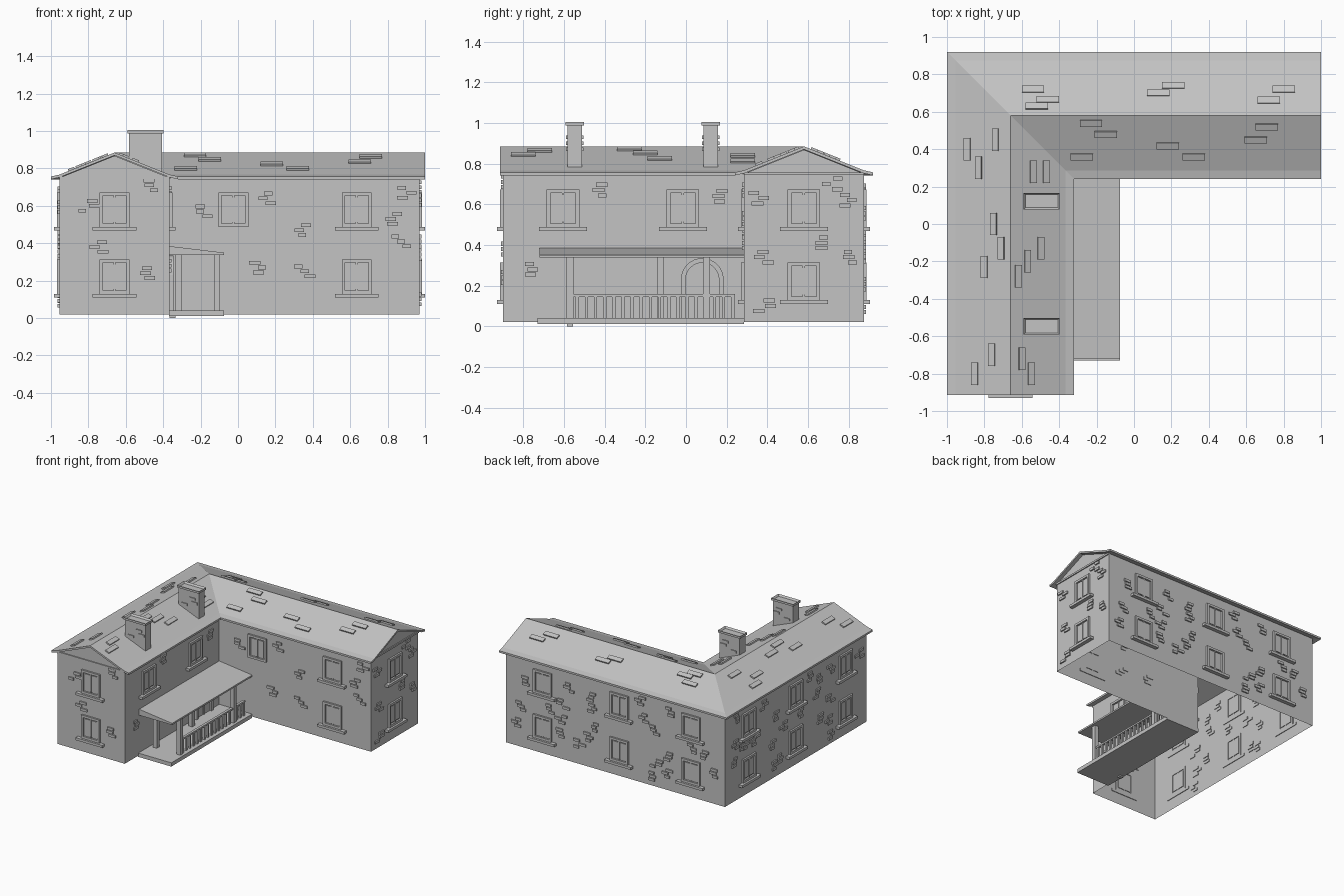
import bpy, bmesh, math, random
from mathutils import Matrix, Vector

random.seed(4)
cube = bpy.data.objects.get("Cube")
if cube:
    bpy.data.objects.remove(cube, do_unlink=True)

stone = bpy.data.materials.new("plain grey")
stone.use_nodes = True
GREY = (0.55, 0.55, 0.55, 1)
stone.diffuse_color = GREY
stone.node_tree.nodes["Principled BSDF"].inputs["Base Color"].default_value = GREY

RIDGE_X, RIDGE_Y = -0.66, 0.58
RIDGE_Z, BREAK_Z, HALF = 0.885, 0.767, 0.295
SLOPE = (RIDGE_Z - BREAK_Z) / HALF

# Each wall: normal axis, position along it, outward sign
WALLS = {
    "front_gable": (1, -0.90, -1), "front_range": (1, 0.285, -1),
    "court": (0, -0.365, 1), "east_gable": (0, 0.97, 1),
    "back": (1, 0.875, 1), "west": (0, -0.955, -1),
}


def finish(name, bm):
    bmesh.ops.recalc_face_normals(bm, faces=bm.faces)
    mesh = bpy.data.meshes.new(name)
    bm.to_mesh(mesh)
    bm.free()
    mesh.materials.append(stone)
    obj = bpy.data.objects.new(name, mesh)
    bpy.context.collection.objects.link(obj)
    return obj


def box(bm, lo, hi):
    lo, hi = Vector(lo), Vector(hi)
    m = Matrix.Translation((lo + hi) / 2) @ Matrix.Diagonal((*(hi - lo), 1))
    return bmesh.ops.create_cube(bm, size=1, matrix=m)["verts"]


def wall_box(bm, wall, u, z, w, h, out, back=0.005):
    """Box on a wall, centred at u and z, standing out from its surface."""
    axis, pos, sign = wall
    a, b = sorted((pos - sign * back, pos + sign * out))
    lo, hi = [u - w / 2] * 2, [u + w / 2] * 2
    lo[axis], hi[axis] = a, b
    box(bm, (*lo, z - h / 2), (*hi, z + h / 2))


def sweep(name, profile, front_y, east_x, closed):
    """Run a cross-section round the L-shaped plan, mitred at the corner."""
    bm = bmesh.new()
    rows = [[bm.verts.new(p) for p in ((RIDGE_X - d, front_y, z),
             (RIDGE_X - d, RIDGE_Y + d, z), (east_x, RIDGE_Y + d, z))] for d, z in profile]
    pairs = list(zip(rows, rows[1:])) + ([(rows[-1], rows[0])] if closed else [])
    for a, b in pairs:
        for i in range(2):
            bm.faces.new((a[i], a[i + 1], b[i + 1], b[i]))
    for i in (0, 2):
        bm.faces.new([r[i] for r in rows])
    return finish(name, bm)


# Walls, open underneath
sweep("walls", [(HALF, 0.02), (HALF, 0.75), (0, 0.868), (-HALF, 0.75), (-HALF, 0.02)],
      -0.90, 0.97, False)

# Roof with flared eaves
top = [(0.34, 0.757), (HALF, BREAK_Z), (0, RIDGE_Z), (-HALF, BREAK_Z), (-0.34, 0.757)]
sweep("roof", top + [(d, z - 0.015) for d, z in reversed(top)], -0.915, 1.0, True)

# Gable bands
bm = bmesh.new()
wall_box(bm, WALLS["front_gable"], RIDGE_X, 0.75, 0.59, 0.014, 0.008)
wall_box(bm, WALLS["east_gable"], RIDGE_Y, 0.75, 0.59, 0.014, 0.008)
finish("gable_bands", bm)

# Windows: wall, position along it, floors, sill
LOW, HIGH = 0.222, 0.58
windows = [("front_gable", -0.66, (LOW, HIGH), True), ("front_range", -0.025, (HIGH,), False),
           ("front_range", 0.635, (LOW, HIGH), True), ("east_gable", RIDGE_Y, (LOW, HIGH), True),
           ("court", -0.605, (HIGH,), True), ("court", -0.015, (HIGH,), True)]
windows += [("back", u, (LOW, HIGH), True) for u in (-0.66, -0.03, 0.645)]
windows += [("west", u, (LOW, HIGH), True) for u in (-0.635, -0.01, 0.58)]

frames, panes, sills = bmesh.new(), bmesh.new(), bmesh.new()
for key, u, floors, has_sill in windows:
    wall = WALLS[key]
    for z in floors:
        w, h, t = 0.16, 0.185, 0.018
        for s in (-1, 1):
            wall_box(frames, wall, u + s * (w - t) / 2, z, t, h, 0.014)
            wall_box(frames, wall, u, z + s * (h - t) / 2, w - 2 * t, t, 0.014)
            wall_box(panes, wall, u + s * 0.031, z, 0.05, h - 3 * t, 0.006)
        wall_box(frames, wall, u, z, 0.012, h - 2 * t, 0.010)
        if has_sill:
            wall_box(sills, wall, u, z - h / 2 - 0.01, 0.235, 0.02, 0.03)
finish("window_frames", frames)
finish("window_panes", panes)
finish("window_sills", sills)

# Raised stones in small clusters
clusters = {
    "front_gable": [(-0.8, 0.6), (-0.48, 0.71), (-0.74, 0.38), (-0.48, 0.24)],
    "front_range": [(-0.19, 0.57), (0.14, 0.64), (0.35, 0.47), (0.12, 0.27), (0.35, 0.25),
                    (0.9, 0.67), (0.84, 0.53), (0.87, 0.41)],
    "court": [(-0.4, 0.67), (0.15, 0.64), (-0.77, 0.28)],
    "east_gable": [(0.72, 0.7), (0.79, 0.62), (0.7, 0.41), (0.38, 0.34), (0.38, 0.1),
                   (0.36, 0.63), (0.79, 0.34)],
}
for key, lo, hi, count in (("back", -0.87, 0.88, 24), ("west", -0.82, 0.79, 22)):
    taken = [(u, z) for k, u, floors, s in windows if k == key for z in floors]
    spots = []
    while len(spots) < count:
        p = (random.uniform(lo, hi), random.uniform(0.09, 0.69))
        if (all(abs(p[0] - u) > 0.16 or abs(p[1] - z) > 0.15 for u, z in taken)
                and all(math.dist(p, q) > 0.08 for q in spots)):
            spots.append(p)
    clusters[key] = spots
bm = bmesh.new()
for key, spots in clusters.items():
    for u, z in spots:
        for row in (-1, 0, 1):
            wall_box(bm, WALLS[key], u + random.uniform(-0.035, 0.035), z + row * 0.026,
                     random.uniform(0.04, 0.06), 0.02, 0.01)
finish("raised_stones", bm)

# Raised roof tiles, along each wing
tiles_range = [(-0.54, 0.72), (-0.46, 0.665), (-0.52, 0.63), (0.13, 0.7), (0.21, 0.74),
               (0.72, 0.66), (0.8, 0.72), (-0.23, 0.54), (-0.15, 0.48), (-0.28, 0.36),
               (0.18, 0.42), (0.32, 0.36), (0.65, 0.45), (0.71, 0.52)]
tiles_wing = [(-0.74, 0.45), (-0.89, 0.4), (-0.83, 0.3), (-0.75, 0), (-0.71, -0.13),
              (-0.8, -0.23), (-0.76, -0.7), (-0.85, -0.8), (-0.54, 0.28), (-0.47, 0.28),
              (-0.5, -0.13), (-0.62, -0.28), (-0.57, -0.2), (-0.6, -0.72), (-0.55, -0.8)]
bm = bmesh.new()
for spots, axis in ((tiles_range, "X"), (tiles_wing, "Y")):
    for x, y in spots:
        d = y - RIDGE_Y if axis == "X" else RIDGE_X - x
        turn = Matrix.Rotation(-math.copysign(math.atan(SLOPE), d), 4, axis)
        size = (0.12, 0.036, 0.02, 1) if axis == "X" else (0.036, 0.12, 0.02, 1)
        place = Matrix.Translation((x, y, RIDGE_Z - abs(d) * SLOPE))
        bmesh.ops.create_cube(bm, size=1, matrix=place @ turn @ Matrix.Diagonal(size))
finish("raised_tiles", bm)

# Chimneys with hollow caps
for name, y in (("front_chimney", -0.547), ("rear_chimney", 0.122)):
    bm = bmesh.new()
    box(bm, (-0.583, y - 0.036, 0.765), (-0.405, y + 0.036, 0.99))
    cap = box(bm, (-0.591, y - 0.045, 0.988), (-0.397, y + 0.045, 1.005))
    lid = max({f for v in cap for f in v.link_faces}, key=lambda f: f.calc_center_median().z)
    bmesh.ops.inset_region(bm, faces=[lid], thickness=0.014)
    bmesh.ops.translate(bm, verts=lid.verts, vec=(0, 0, -0.014))
    for side in (-1, 1):
        for u, z in ((-0.46, 0.93), (-0.44, 0.9), (-0.53, 0.87)):
            wall_box(bm, (1, y + side * 0.036, side), u, z, 0.05, 0.018, 0.007)
    finish(name, bm)

# Porch floor and footing
bm = bmesh.new()
box(bm, (-0.37, -0.73, 0.01), (-0.075, 0.285, 0.04))
box(bm, (-0.365, -0.585, 0), (-0.335, -0.555, 0.012))
finish("porch_floor", bm)

# Sloping porch canopy
bm = bmesh.new()
for v in box(bm, (-0.37, -0.72, 0.337), (-0.075, 0.285, 0.35)):
    if v.co.x < -0.2 and v.co.z > 0.345:
        v.co.z = 0.385
finish("porch_canopy", bm)

# Porch posts
bm = bmesh.new()
for x, y in ((-0.112, -0.57), (-0.112, 0.1), (-0.32, -0.57), (-0.32, -0.125)):
    box(bm, (x - 0.017, y - 0.017, 0.04), (x + 0.017, y + 0.017, 0.34))
finish("porch_posts", bm)

# Porch railing
bm = bmesh.new()
box(bm, (-0.122, -0.555, 0.145), (-0.102, 0.24, 0.158))
for i in range(18):
    y = -0.535 + i * 0.045
    box(bm, (-0.119, y - 0.008, 0.04), (-0.105, y + 0.008, 0.147))
finish("porch_railing", bm)


# Arched door
def arch(r, bottom=0.04, spring=0.23):
    curve = [(r * math.cos(a), spring + r * math.sin(a))
             for a in (math.pi * i / 16 for i in range(17))]
    return [(r, bottom)] + curve + [(-r, bottom)]


DOOR_Y = 0.08
bm = bmesh.new()
rings = [[bm.verts.new((x, DOOR_Y + u, z)) for u, z in arch(r)]
         for x, r in ((-0.37, 0.105), (-0.345, 0.105), (-0.345, 0.082), (-0.37, 0.082))]
for a, b in zip(rings, rings[1:]):
    for i in range(len(a) - 1):
        bm.faces.new((a[i], a[i + 1], b[i + 1], b[i]))
finish("door_frame", bm)
bm = bmesh.new()
bm.faces.new([bm.verts.new((-0.36, DOOR_Y + u, z)) for u, z in arch(0.084)])
box(bm, (-0.362, DOOR_Y - 0.005, 0.04), (-0.354, DOOR_Y + 0.005, 0.312))
finish("door_leaf", bm)
